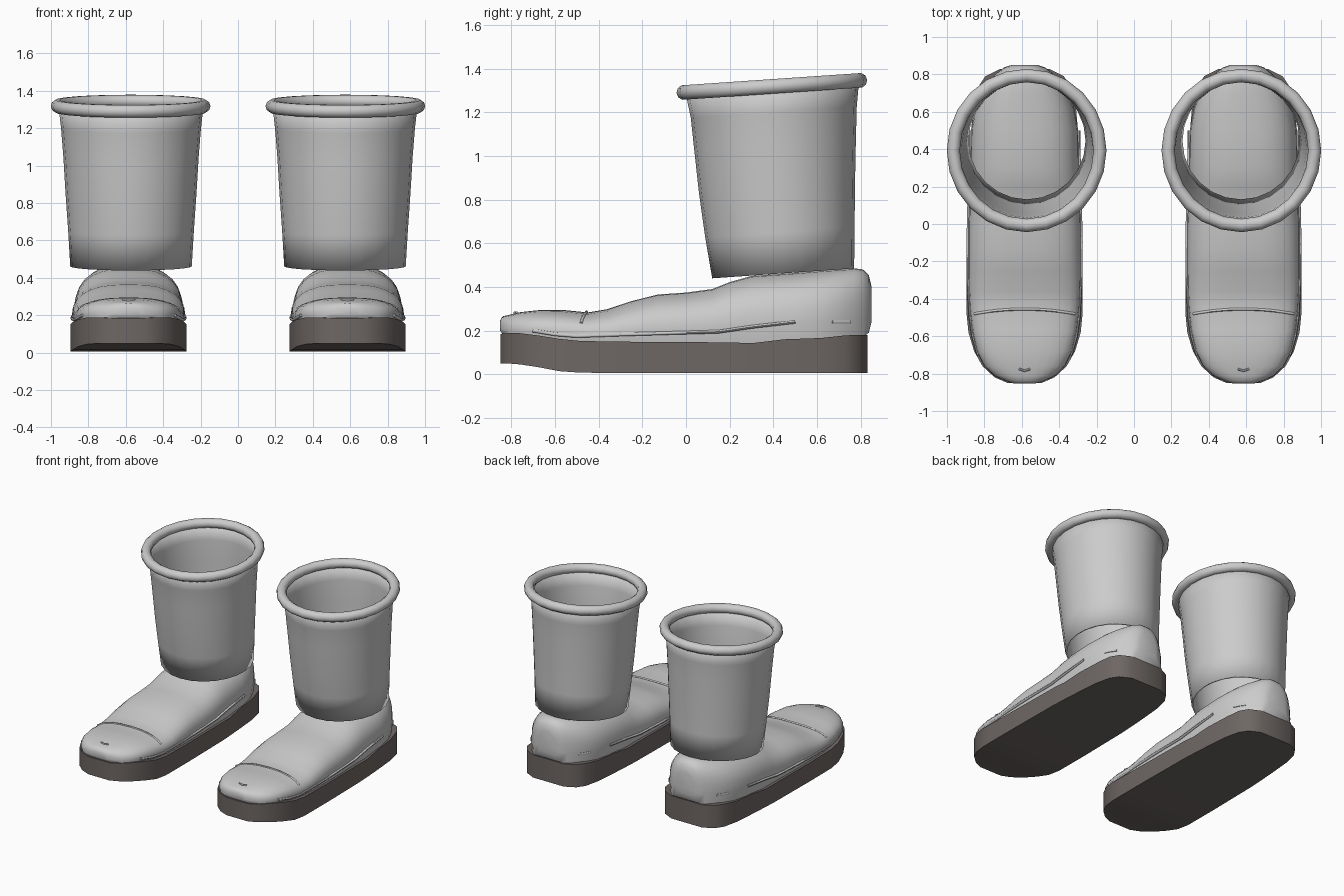
import bpy, bmesh, math
from mathutils import Vector

if "Cube" in bpy.data.objects:
    bpy.data.objects.remove(bpy.data.objects["Cube"])


def material(name, rgb):
    m = bpy.data.materials.new(name)
    m.diffuse_color = (*rgb, 1)
    m.use_nodes = True
    m.node_tree.nodes["Principled BSDF"].inputs["Base Color"].default_value = m.diffuse_color
    return m


PALE = material("pale grey", (0.60, 0.60, 0.60))
DARK = material("dark brown grey", (0.155, 0.135, 0.128))


def finish(obj, mat, angle=40):
    obj.data.materials.append(mat)
    bpy.ops.object.select_all(action='DESELECT')
    obj.select_set(True)
    bpy.context.view_layer.objects.active = obj
    bpy.ops.object.shade_smooth_by_angle(angle=math.radians(angle))
    return obj


def loft(name, rings, mat, caps=True, angle=40):
    """Skin a series of equal closed rings."""
    bm = bmesh.new()
    vs = [[bm.verts.new(p) for p in r] for r in rings]
    n = len(rings[0])
    for a, b in zip(vs, vs[1:]):
        for i in range(n):
            j = (i + 1) % n
            bm.faces.new((a[i], a[j], b[j], b[i]))
    if caps:
        bm.faces.new(vs[0])
        bm.faces.new(vs[-1])
    bmesh.ops.recalc_face_normals(bm, faces=bm.faces)
    me = bpy.data.meshes.new(name)
    bm.to_mesh(me)
    bm.free()
    obj = bpy.data.objects.new(name, me)
    bpy.context.collection.objects.link(obj)
    return finish(obj, mat, angle)


def cord(name, pts, r, mat):
    """Thin raised seam along a path."""
    rings = []
    pts = [Vector(p) for p in pts]
    for i, p in enumerate(pts):
        t = (pts[min(i + 1, len(pts) - 1)] - pts[max(i - 1, 0)]).normalized()
        u = t.cross(Vector((0, 0, 1))).normalized()
        v = u.cross(t)
        rings.append([p + (u * math.cos(a) + v * math.sin(a)) * r
                      for a in [k * math.tau / 6 for k in range(6)]])
    return loft(name, rings, mat, angle=60)


# station: y, half width, bottom z, top z
SOLE = [(-.85, .09, .05, .185), (-.82, .16, .05, .188), (-.76, .225, .045, .188),
        (-.68, .27, .033, .178), (-.58, .30, .014, .162), (-.48, .31, .007, .152),
        (-.2, .31, .006, .148), (.2, .305, .006, .146), (.3, .30, .006, .142),
        (.45, .29, .006, .16), (.62, .275, .006, .166), (.73, .25, .006, .178),
        (.79, .21, .006, .18), (.83, .13, .006, .18)]
FOOT = [(-.852, .06, .20, .245), (-.84, .10, .185, .265), (-.81, .165, .175, .272),
        (-.76, .215, .17, .284), (-.68, .255, .165, .293), (-.57, .28, .15, .295),
        (-.45, .293, .14, .283), (-.36, .298, .135, .298), (-.25, .30, .135, .335),
        (-.13, .30, .135, .365), (0, .30, .135, .374), (.12, .295, .135, .39),
        (.2, .293, .135, .422), (.3, .29, .135, .45), (.5, .287, .14, .465),
        (.62, .265, .15, .475), (.7, .232, .16, .48), (.77, .185, .165, .485),
        (.81, .145, .17, .48), (.837, .11, .19, .455), (.85, .07, .24, .40)]


def foot_ring(cx, y, w, zb, zt):
    # domed cross section over a slightly tucked-in flat base
    ring = [(cx - w * .96, y, zb), (cx + w * .96, y, zb)]
    zs = zb + (zt - zb) * .28
    for k in range(15):
        a = math.pi * k / 14
        c, s = math.cos(a), math.sin(a)
        ring.append((cx + w * math.copysign(abs(c) ** .8, c), y,
                     zs + (zt - zs) * s ** .8))
    return ring


def foot_at(y):
    for a, b in zip(FOOT, FOOT[1:]):
        if a[0] <= y <= b[0]:
            t = (y - a[0]) / (b[0] - a[0])
            return [p + (q - p) * t for p, q in zip(a, b)]


def tilted_ring(cx, cy, rx, ry, z, slope, n=24):
    return [(cx + rx * math.cos(a), cy + ry * math.sin(a), z + slope * ry * math.sin(a))
            for a in [k * math.tau / n for k in range(n)]]


for side, label in ((-1, "left"), (1, "right")):
    cx = side * .585
    sx = side * .572

    # sole with raised toe
    loft(f"{label}_sole", [[(cx - w, y, b), (cx + w, y, b), (cx + w, y, t), (cx - w, y, t)]
                           for y, w, b, t in SOLE], DARK)

    # foot upper
    loft(f"{label}_foot", [foot_ring(cx, *s) for s in FOOT], PALE, angle=50)

    # open leg shaft, flaring to the top
    shaft = [(.462, .445, .325, .325, .07), (.65, .430, .336, .342, .07),
             (.85, .417, .350, .357, .07), (1.05, .408, .362, .370, .07),
             (1.2, .402, .374, .380, .07), (1.32, .395, .388, .398, .07)]
    leg = loft(f"{label}_shaft", [tilted_ring(sx, cy, rx, ry, z, k)
                                  for z, cy, rx, ry, k in shaft], PALE, caps=False)
    sol = leg.modifiers.new("wall", 'SOLIDIFY')
    sol.thickness = .012
    sol.offset = -1

    # rolled rim
    bpy.ops.mesh.primitive_torus_add(major_segments=24, minor_segments=10,
                                     major_radius=.392, minor_radius=.035,
                                     location=(sx + side * .002, .393, 1.318),
                                     rotation=(math.radians(3.9), 0, 0))
    rim = bpy.context.object
    rim.name = f"{label}_rim"
    rim.scale.y = 1.025
    finish(rim, PALE, 60)

    # toe cap seam across the foot
    _, w, zb, zt = foot_at(-.46)
    ring = foot_ring(cx, -.46, w, zb, zt)[4:15]
    cord(f"{label}_toe_seam", [(x, -.455 - .022 * abs((x - cx) / .25) ** 2, z + .001)
                               for x, y, z in ring], .007, PALE)

    # small toe tip mark
    cord(f"{label}_toe_mark", [(cx - .03, -.775, .282), (cx, -.785, .282),
                               (cx + .03, -.775, .282)], .006, PALE)

    # side welts and heel stitches
    for s, tag in ((-1, "a"), (1, "b")):
        path = [(-.7, .20), (-.6, .183), (-.5, .175), (-.3, .182), (-.1, .188),
                (.15, .195), (.3, .217), (.5, .24)]
        cord(f"{label}_welt_{tag}", [(cx + s * (foot_at(y)[1] + .002), y, z)
                                     for y, z in path], .009, PALE)
        cord(f"{label}_heel_stitch_{tag}", [(cx + s * foot_at(y)[1], y, .24)
                                            for y in (.67, .71, .75)], .008, PALE)
